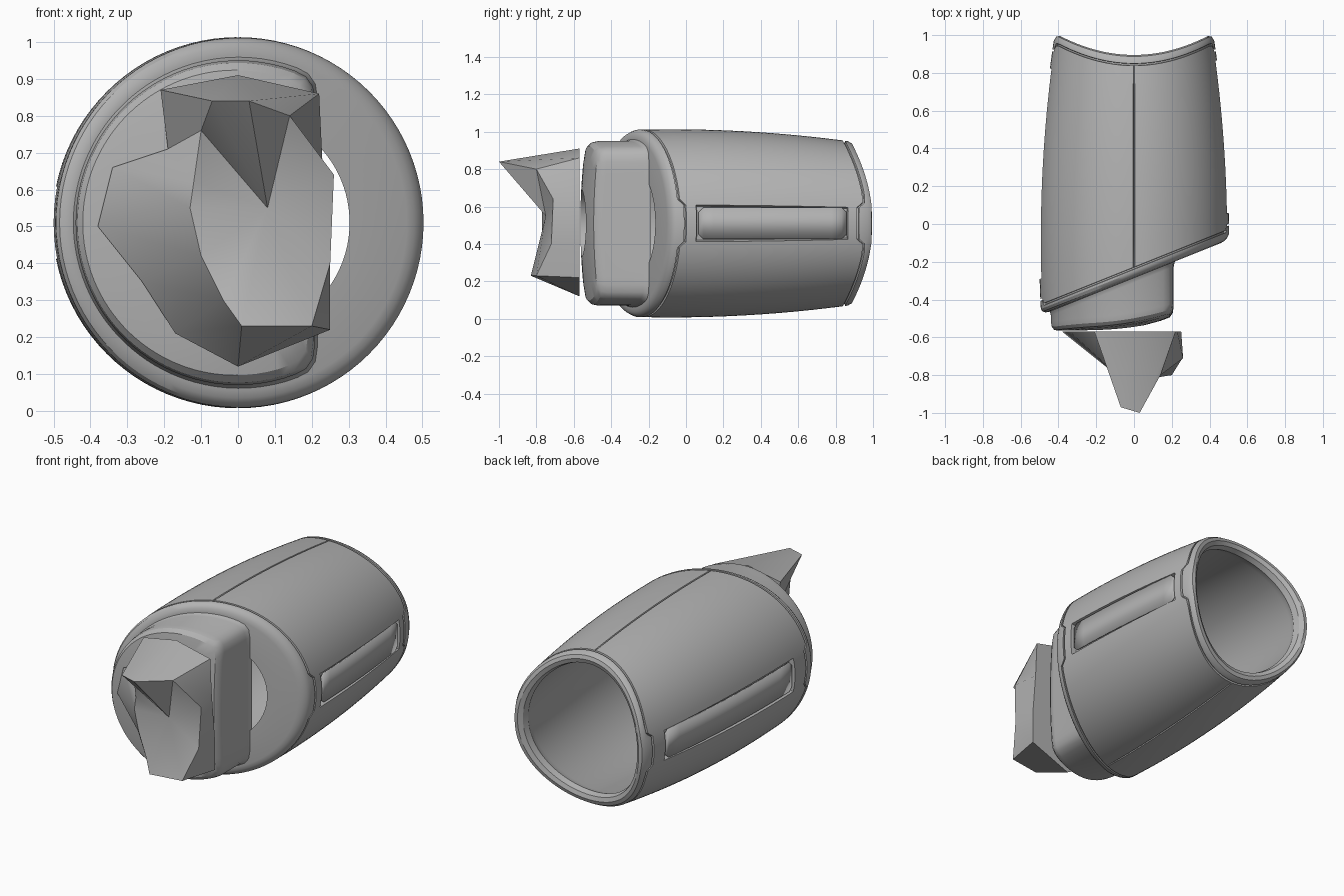
import bpy, bmesh
from math import sin, cos, radians, hypot

if "Cube" in bpy.data.objects:
    bpy.data.objects.remove(bpy.data.objects["Cube"])

MID = 0.51          # height of the barrel axis
HOLE_X = -0.12      # wrist hole centre

grey = bpy.data.materials.new("plain grey")
grey.use_nodes = True
grey.diffuse_color = (0.45, 0.45, 0.45, 1)
grey.node_tree.nodes["Principled BSDF"].inputs["Base Color"].default_value = (0.45, 0.45, 0.45, 1)


def finish(bm, name, angle=30):
    mesh = bpy.data.meshes.new(name)
    bm.to_mesh(mesh)
    bm.free()
    mesh.materials.append(grey)
    obj = bpy.data.objects.new(name, mesh)
    bpy.context.collection.objects.link(obj)
    bpy.ops.object.select_all(action='DESELECT')
    obj.select_set(True)
    bpy.context.view_layer.objects.active = obj
    bpy.ops.object.shade_smooth_by_angle(angle=radians(angle))
    return obj


def loft(bm, rings):
    """Bridge rings into a closed tube; returns faces by ring."""
    loops = [[bm.verts.new(p) for p in ring] for ring in rings]
    strips = []
    for a, b in zip(loops, loops[1:] + loops[:1]):
        n = len(a)
        strips.append([bm.faces.new((a[i], a[(i + 1) % n], b[(i + 1) % n], b[i])) for i in range(n)])
    bmesh.ops.recalc_face_normals(bm, faces=bm.faces)
    return strips


def radius(y):
    return 0.503 - 0.068 * ((y + 0.08) / 0.98) ** 2


def front_y(x):
    return -0.285 + 0.4 * x


def back_y(x):
    return min(1.0, 0.895 + 0.105 * (x / 0.4) ** 2)


def barrel_point(deg, t, shift, drop):
    a = radians(deg)
    r = 0.5 + drop
    for _ in range(6):
        x = r * cos(a)
        y = front_y(x) * (1 - t) + back_y(x) * t + shift
        r = radius(y) + drop
    return (x, y, MID + r * sin(a))


# Barrel: slanted front lip, grooves, body, scooped back rim, hollow inside
GROOVE = [(0.045, 0), (0.047, -0.012), (0.055, -0.012), (0.057, 0)]
T0, T1, STEPS = 0.13, 0.88, 10
body = [(T0 + (T1 - T0) * i / STEPS, 0, 0) for i in range(STEPS + 1)]
rows = [(0, 0, -0.045), (0, 0.004, -0.025), (0, 0.015, -0.009), (0, 0.032, 0)]
rows += [(0, d, r) for d, r in GROOVE]
first = len(rows)
rows += body
last = len(rows) - 1
rows += [(1, -d, r) for d, r in reversed(GROOVE)]
rows += [(1, -0.03, 0), (1, -0.008, -0.01), (1, 0, -0.03), (1, -0.008, -0.055), (1, -0.04, -0.07),
         (1, -0.09, -0.06), (0, 0.05, -0.06), (0, 0.05, -0.2), (0, 0, -0.2)]

degs = [i * 3.75 for i in range(96)]
degs = sorted(degs + [q + e for q in (90, 270) for e in (-0.5, 0.5)])
rings = []
for k, (t, shift, drop) in enumerate(rows):
    ring = []
    for d in degs:
        jog = 0
        if abs(sin(radians(d))) < 0.2:      # rim steps around the side panels
            jog = 0.03 if first - 4 <= k < first else -0.03 if last < k <= last + 4 else 0
        seam = -0.01 if d in (90, 270) and first <= k <= last else 0
        ring.append(barrel_point(d, t, shift + jog, drop + seam))
    rings.append(ring)
bm = bmesh.new()
strips = loft(bm, rings)
slots = [f for s in strips[first:last] for f in s if abs(f.calc_center_median().z - MID) < 0.09]
bmesh.ops.inset_region(bm, faces=slots, thickness=0.004, depth=-0.03)
finish(bm, "barrel")

# Side panels: flat plates with clipped corners sitting in the slots
for side, name in ((1, "left_panel"), (-1, "right_panel")):
    start, end = front_y(side * 0.5), back_y(0.5)
    y0 = start + T0 * (end - start) + 0.012
    y1 = start + T1 * (end - start) - 0.012
    stations = [(y0, 0.06), (y0 + 0.025, 0.084)]
    stations += [(y0 + (y1 - y0) * i / 10, 0.084) for i in range(1, 10)]
    stations += [(y1 - 0.025, 0.084), (y1, 0.06)]
    bm = bmesh.new()
    pairs = [[bm.verts.new((side * (radius(y) - 0.011), y, MID + s * h)) for s in (-1, 1)]
             for y, h in stations]
    for a, b in zip(pairs, pairs[1:]):
        quad = (a[0], b[0], b[1], a[1])
        bm.faces.new(quad if side > 0 else quad[::-1])
    panel = finish(bm, name)
    solid = panel.modifiers.new("thickness", 'SOLIDIFY')
    solid.thickness = 0.009


# Wrist block: round plug clipped flat on one side, domed front, round hole
def block_front(x, z):
    return -0.565 + 0.45 * max(0, x + 0.2) ** 2 + 0.15 * (z - MID) ** 2


def block_reach(a):
    """Distance from the hole centre to the clipped round outline."""
    c = cos(a)
    reach = -HOLE_X * c + (0.44 ** 2 - (HOLE_X * sin(a)) ** 2) ** 0.5
    flat = (0.21 - HOLE_X) / c if c > 0.01 else 9
    return (reach ** -24 + flat ** -24) ** (-1 / 24)


def block_ring(scale, depth, at_front, hole=False):
    ring = []
    for i in range(96):
        a = radians(i * 3.75)
        r = scale if hole else block_reach(a) * scale
        x, z = HOLE_X + r * cos(a), MID + r * sin(a)
        ring.append((x, (block_front(x, z) if at_front else front_y(x)) + depth, z))
    return ring


bm = bmesh.new()
loft(bm, [block_ring(1.03, 0.01, False), block_ring(1.01, -0.01, False), block_ring(1, -0.025, False),
          block_ring(1, 0.05, True), block_ring(0.985, 0.02, True), block_ring(0.94, 0.003, True),
          block_ring(0.8, 0, True), block_ring(0.18, 0, True, True), block_ring(0.18, 0.02, False, True)])
finish(bm, "wrist_block")

# Claw: faceted piece from a jagged base outline up to a raised ridge
CLAW = [  # base x, z and ridge x, y, z
    (0.22, 0.86, 0.14, -0.8, 0.8), (0, 0.91, 0.03, -1, 0.84), (-0.21, 0.87, -0.07, -0.97, 0.84),
    (-0.19, 0.71, -0.1, -0.82, 0.76), (-0.34, 0.66, -0.12, -0.77, 0.62), (-0.38, 0.5, -0.13, -0.77, 0.55),
    (-0.26, 0.35, -0.1, -0.77, 0.42), (-0.17, 0.21, -0.04, -0.79, 0.3), (0, 0.12, 0.01, -0.83, 0.23),
    (0.25, 0.22, 0.2, -0.8, 0.23), (0.25, 0.4, 0.25, -0.72, 0.4), (0.23, 0.65, 0.26, -0.71, 0.64)]
bm = bmesh.new()
base = [bm.verts.new((p[0], -0.57, p[1])) for p in CLAW]
ridge = [bm.verts.new(p[2:]) for p in CLAW]
palm = bm.verts.new((0.08, -0.75, 0.55))
for i in range(len(CLAW)):
    j = (i + 1) % len(CLAW)
    bm.faces.new((base[i], base[j], ridge[j], ridge[i]))
    bm.faces.new((ridge[i], ridge[j], palm))
bm.faces.new(base)
bmesh.ops.recalc_face_normals(bm, faces=bm.faces)
finish(bm, "claw", 35)
